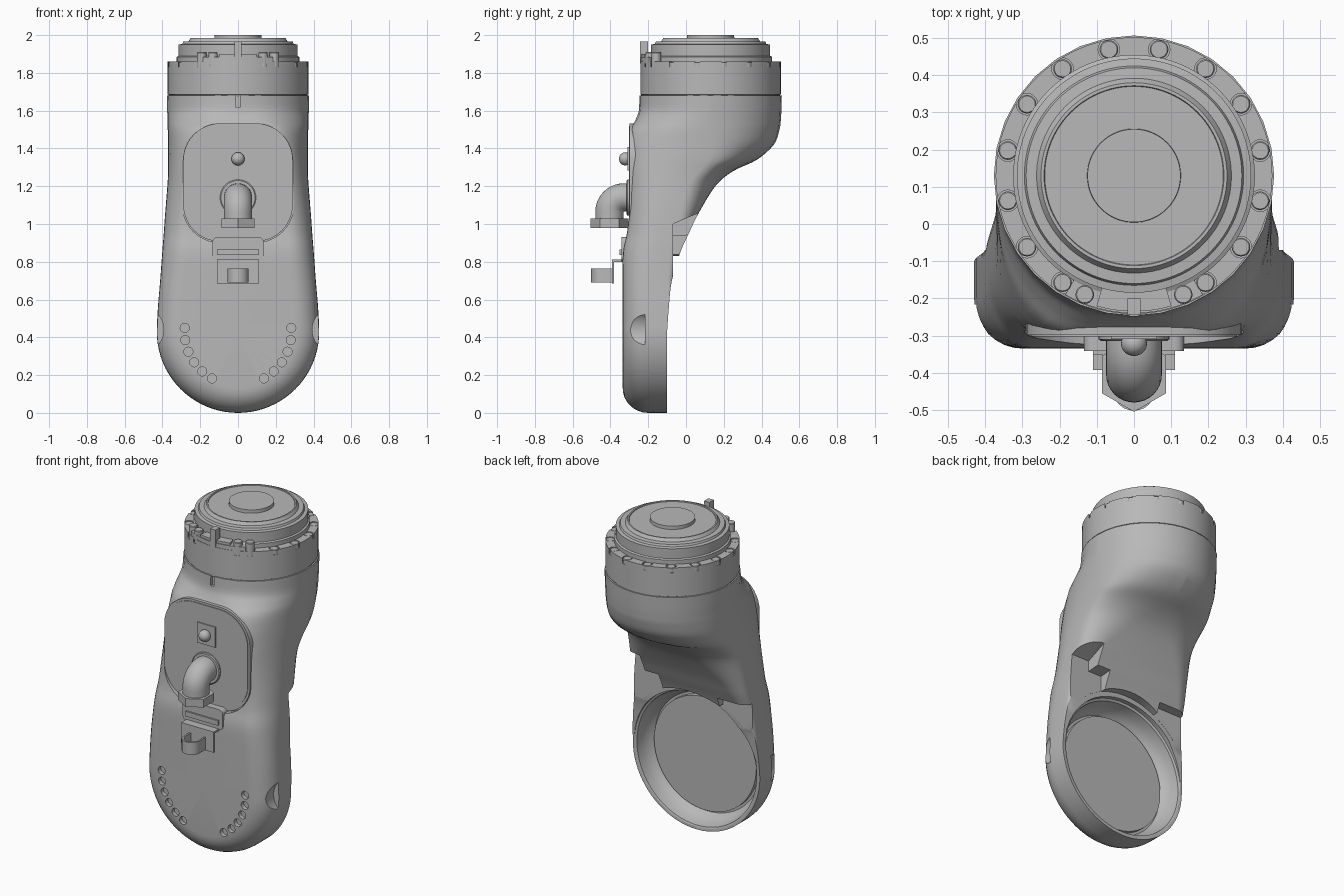
import bpy, bmesh
from math import sin, cos, pi, radians
from mathutils import Matrix, Vector

cube = bpy.data.objects.get("Cube")
if cube:
    bpy.data.objects.remove(cube)

GREY = bpy.data.materials.new("plain grey")
GREY.use_nodes = True
GREY.diffuse_color = (0.48, 0.48, 0.48, 1)
GREY.node_tree.nodes["Principled BSDF"].inputs["Base Color"].default_value = (0.48, 0.48, 0.48, 1)
AXIS_Y = 0.13          # centre of the round head
HUB_Z = 0.43           # centre of the rounded lower end
FORWARD = Matrix.Rotation(pi / 2, 4, 'X')    # local z becomes -y


def smooth(ob):
    bpy.ops.object.select_all(action='DESELECT')
    ob.select_set(True)
    bpy.context.view_layer.objects.active = ob
    bpy.ops.object.shade_smooth_by_angle(angle=radians(35))


def finish(name, bm):
    bmesh.ops.remove_doubles(bm, verts=bm.verts, dist=1e-5)
    bmesh.ops.recalc_face_normals(bm, faces=bm.faces)
    mesh = bpy.data.meshes.new(name)
    bm.to_mesh(mesh)
    bm.free()
    ob = bpy.data.objects.new(name, mesh)
    bpy.context.collection.objects.link(ob)
    mesh.materials.append(GREY)
    smooth(ob)
    return ob


def skin(bm, rings, closed=True):
    """Bridge rows of points with quads."""
    rows = [[bm.verts.new(p) for p in r] for r in rings]
    n = len(rows[0])
    for a, b in zip(rows, rows[1:]):
        for i in range(n if closed else n - 1):
            bm.faces.new((a[i], a[(i + 1) % n], b[(i + 1) % n], b[i]))
    return rows


def solid(name, rings):
    """Skin closed rings and cap both ends."""
    bm = bmesh.new()
    rows = skin(bm, rings)
    bm.faces.new(rows[0])
    bm.faces.new(rows[-1])
    return finish(name, bm)


def lathe(name, profile, place, n=64):
    """Turn (radius, height) points round local z."""
    return solid(name, [[place @ Vector((r * cos(2 * pi * i / n), r * sin(2 * pi * i / n), h))
                         for i in range(n)] for r, h in profile])


def prism(name, outline, low, high, axis):
    """Extrude a flat outline along the numbered axis."""
    return solid(name, [[(*p[:axis], d, *p[axis:]) for p in outline] for d in (low, high)])


def box(name, x, y, z):
    """Box from three (low, high) ranges."""
    corners = [(x[0], y[0]), (x[1], y[0]), (x[1], y[1]), (x[0], y[1])]
    return prism(name, corners, *z, axis=2)


def cut(ob, cutters):
    for c in cutters:
        c.hide_render = True
        mod = ob.modifiers.new("cut", 'BOOLEAN')
        mod.object, mod.operation, mod.solver = c, 'DIFFERENCE', 'EXACT'
        bpy.context.view_layer.objects.active = ob
        bpy.ops.object.modifier_apply(modifier=mod.name)
        bpy.data.objects.remove(c)
    smooth(ob)


def at(x, y, z):
    return Matrix.Translation((x, y, z))


def rounded(w, z0, z1, r, n=10):
    pts = []
    for cx, cz, start in ((w - r, z1 - r, 0), (r - w, z1 - r, 1), (r - w, z0 + r, 2), (w - r, z0 + r, 3)):
        pts += [(cx + r * cos(pi / 2 * (start + i / n)), cz + r * sin(pi / 2 * (start + i / n)))
                for i in range(n + 1)]
    return pts


# --- arm body: height, half width, front, side start, side end, back, front and back corner
stations = [(1.68, .377, -.247, .13, .13, .507, .377, .377), (1.6, .375, -.25, .12, .13, .505, .35, .375),
            (1.55, .373, -.268, .1, .13, .502, .28, .373), (1.5, .372, -.293, .08, .13, .495, .21, .372),
            (1.42, .37, -.3, .05, .13, .465, .16, .37), (1.34, .37, -.3, 0, .12, .375, .14, .37),
            (1.28, .37, -.3, -.04, .07, .25, .13, .32), (1.2, .374, -.3, -.08, .01, .155, .13, .24),
            (1.05, .386, -.303, -.12, -.03, .063, .13, .13), (.95, .393, -.313, -.14, -.05, .015, .13, .09),
            (.85, .401, -.333, -.17, -.08, -.03, .13, .06), (.7, .412, -.335, -.2, -.1, -.075, .13, .01),
            (.57, .423, -.335, -.2, -.12, -.09, .13, 0), (HUB_Z, .43, -.335, -.2, -.12, -.1, .13, 0)]


def half_section(s):
    z, w, front, start, stop, back, rf, rb = s
    q = [pi / 2 * i / 8 for i in range(9)]
    return ([(0, front)] + [(w - rf + rf * sin(a), start - (start - front) * cos(a)) for a in q]
            + [(w - rb + rb * cos(a), stop + (back - stop) * sin(a)) for a in q] + [(0, back)])


def blended(s, steps=4):
    out = []
    for i in range(len(s) - 1):
        p = [s[max(0, min(len(s) - 1, i + k))] for k in (-1, 0, 1, 2)]
        for j in range(steps):
            t = j / steps
            out.append([b + .5 * t * (c - a + t * (2*a - 5*b + 4*c - d + t * (3*(b - c) + d - a)))
                        for a, b, c, d in zip(*p)])
    return out + [s[-1]]


sections = [(s[0], half_section(s)) for s in blended(stations)]
left = [[(u, y, z) for u, y in h] for z, h in sections]
end = sections[-1][1]
sweep = [[(u * cos(pi * k / 40), y, HUB_Z - u * sin(pi * k / 40)) for u, y in end] for k in range(1, 40)]
right = [[(-x, y, z) for x, y, z in row] for row in reversed(left)]
bm = bmesh.new()
skin(bm, left + sweep + right, closed=False)
bmesh.ops.remove_doubles(bm, verts=bm.verts, dist=1e-5)
bmesh.ops.dissolve_degenerate(bm, edges=bm.edges, dist=1e-5)
bmesh.ops.holes_fill(bm, edges=[e for e in bm.edges if e.is_boundary], sides=0)
body = finish("arm_body", bm)

# Rear dish, cover pocket, side scoops, flange notches, holes and top slot
hub = at(0, 0, HUB_Z) @ FORWARD
cutters = [lathe("dish_cutter", [(.418, -.6), (.418, .098), (.405, .104), (.398, .15), (.38, .19),
                                 (.36, .21)], hub, 96),
           lathe("flange_cutter", [(.447, -.6), (.447, .071)], hub, 96),
           prism("pocket_cutter", rounded(.295, .902, 1.538, .2), -.6, -.288, 1),
           box("slot_cutter", (-.012, .012), (-.4, -.23), (1.62, 1.7))]
for inner, outer, low, high in ((.27, .6, 1.0, 1.055), (.18, .6, .935, .945), (-.2, -.6, .885, .89)):
    side = [(-.07, .5), (-.07, low), (.06, high), (.3, high), (.3, .5)]
    cutters.append(prism("notch_cutter", side, inner, outer, 0))
for s in (-1, 1):
    cutters.append(lathe("scoop_cutter", [(.12, .217), (.12, .5)], at(s * .513, 0, .44) @ FORWARD))
    for k in range(6):
        a = radians(4 - 13 * k)
        spot = at(s * .283 * cos(a), -.335, HUB_Z + .283 * sin(a)) @ FORWARD
        cutters.append(lathe("hole_cutter", [(.024, -.025), (.024, .03)], spot, 20))
cut(body, cutters)
lathe("dish_floor", [(.345, .185), (.345, .215)], hub, 96)

# --- head: collar with bolt pockets and stepped rings
head = at(0, AXIS_Y, 0)
collar = lathe("head_collar", [(.368, 1.675), (.368, 1.684), (.372, 1.686), (.372, 1.86)], head, 96)
angles = [11.25 + 22.5 * k for k in range(16)]
angles = [a for a in angles if abs(a - 270) > 15] + [247.5, 292.5]
pockets = []
for a in angles:
    top = 1.91 if abs(a - 270) < 40 else 1.858
    spot = at(.346 * cos(radians(a)), AXIS_Y + .346 * sin(radians(a)), 0)
    pockets.append(lathe("pocket_cutter", [(.029, 1.83), (.029, 1.9)], spot, 20))
    lathe("head_bolt", [(.025, 1.82), (.025, top - .004), (.022, top)], spot, 20)
cut(collar, pockets)
lathe("head_rings", [(.325, 1.85), (.325, 1.885), (.315, 1.89), (.315, 1.95), (.295, 1.953), (.29, 1.965),
                     (.262, 1.967), (.25, 1.985), (.242, 1.985), (.24, 1.98), (.126, 1.98),
                     (.125, 2.0)], head, 96)


# --- locating key on a stepped arc
def arc_block(name, half_angle, r0, r1, top):
    fan = [radians(270 + half_angle * i / 6) for i in range(-6, 7)]
    outline = ([(r1 * cos(a), AXIS_Y + r1 * sin(a)) for a in fan]
               + [(r0 * cos(a), AXIS_Y + r0 * sin(a)) for a in reversed(fan)])
    prism(name, outline, 1.85, top, 2)


arc_block("key_base", 30, .3, .37, 1.885)
arc_block("key_step", 16, .3, .365, 1.9)
box("locating_key", (-.018, .018), (-.243, -.2), (1.85, 1.965))

# --- front cover plate
prism("cover_rim", rounded(.29, .907, 1.533, .196), -.298, -.22, 1)
prism("cover_plate", rounded(.277, .92, 1.52, .185), -.302, -.22, 1)

# --- indicator lamp
box("lamp_base", (-.062, .062), (-.309, -.28), (1.283, 1.407))
bulb = [-1.4 + .28 * i for i in range(11)]
lathe("lamp", [(.02, .3)] + [(.035 * cos(a), .322 + .033 * sin(a)) for a in bulb if a > -.9],
      at(0, 0, 1.345) @ FORWARD, 24)

# --- cable elbow with hexagonal nut
path = [(-.28, 1.14, 0)] + [(-.33 - .075 * sin(t), 1.065 + .075 * cos(t), t)
                            for t in [pi / 2 * i / 10 for i in range(11)]] + [(-.405, 1.0, pi / 2)]
solid("cable_elbow", [[(.075 * cos(a), y - .075 * sin(a) * sin(t), z + .075 * sin(a) * cos(t))
                       for a in [2 * pi * i / 32 for i in range(32)]] for y, z, t in path])
lathe("elbow_flange", [(.095, .28), (.095, .31), (.09, .314)], at(0, 0, 1.14) @ FORWARD, 40)
lathe("elbow_nut", [(.1, .98), (.1, 1.03)], at(0, -.405, 0) @ Matrix.Rotation(pi / 2, 4, 'Z'), 6)

# --- cable clip bracket
prism("clip_backplate", rounded(.135, .805, .93, .025, 4), -.342, -.29, 1)
box("clip_shelf", (-.11, .11), (-.39, -.33), (.8, .812))
box("clip_ridge", (-.11, .11), (-.352, -.33), (.835, .865))
box("clip_plate", (-.11, .11), (-.392, -.38), (.685, .812))
loop = [(.055, -.385), (.055, -.45)] + [(.055 * cos(a), -.45 - .052 * sin(a))
        for a in [pi * i / 12 for i in range(1, 12)]] + [(-.055, -.45), (-.055, -.385)]
inside = [(x * .82, y if y > -.4 else y + .009) for x, y in reversed(loop)]
prism("clip_loop", loop + inside, .69, .765, 2)
